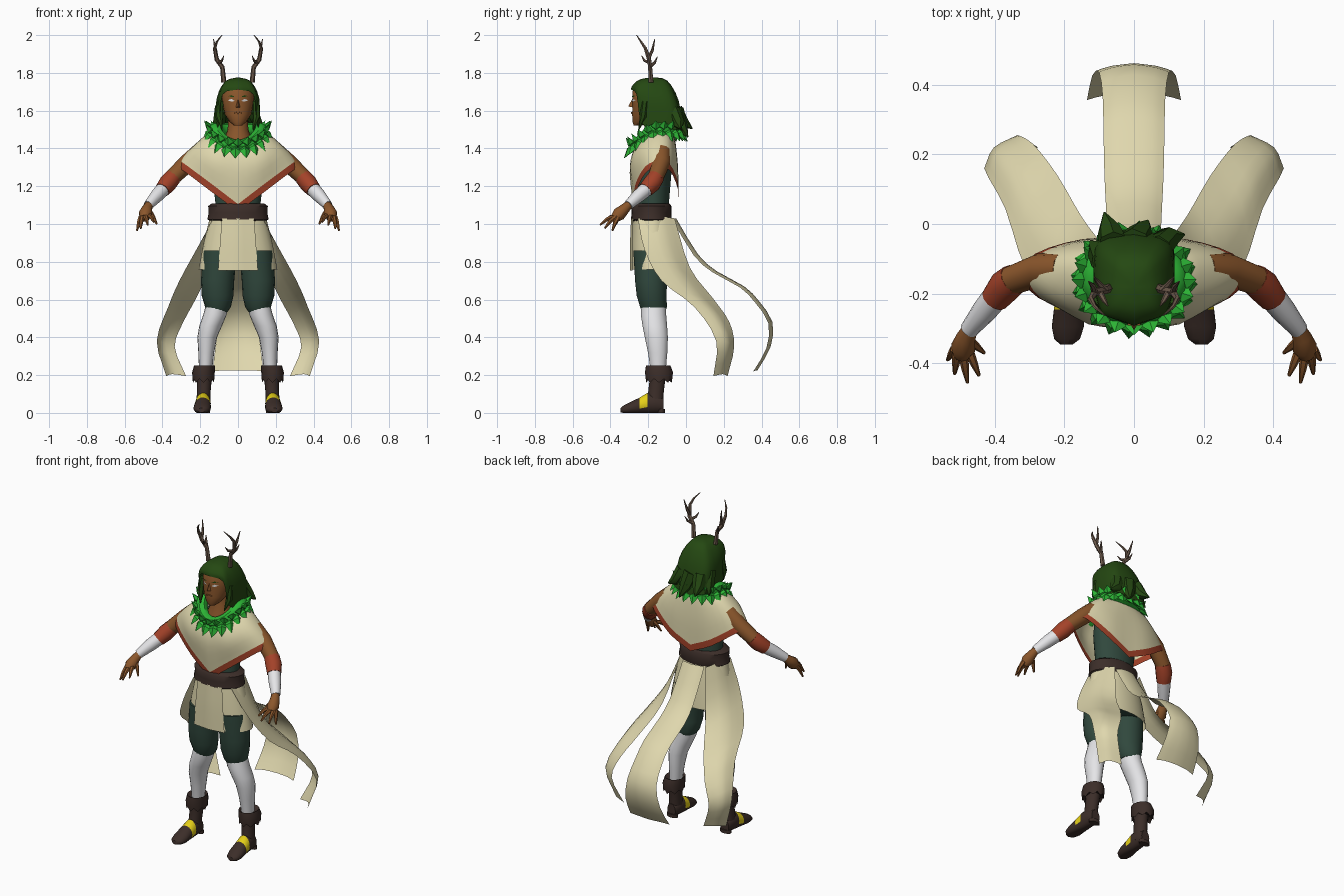
import bpy, bmesh, math
from mathutils import Vector

def material(name, r, g, b):
    m = bpy.data.materials.new(name)
    m.diffuse_color = (r, g, b, 1)
    return m

CREAM = material("cream cloth", .74, .68, .42)
LEAF = material("leaf green", .025, .45, .035)
HAIR = material("hair green", .018, .065, .006)
SKIN = material("brown skin", .26, .095, .025)
RED = material("rust trim", .37, .055, .022)
WHITE = material("white wrap", .80, .80, .82)
BROWN = material("dark leather", .045, .027, .022)
DARK = material("dark green cloth", .03, .065, .047)
GOLD = material("yellow strap", .85, .68, .01)
HORN = material("antler", .15, .10, .07)

def make(name, verts, faces, mats, rule=None, mirror=False, angle=45):
    """Mesh object; rule(face index, centre) picks the material slot."""
    mats = mats if isinstance(mats, list) else [mats]
    me = bpy.data.meshes.new(name)
    me.from_pydata([tuple(v) for v in verts], [], faces)
    for m in mats:
        me.materials.append(m)
    if rule:
        for p in me.polygons:
            p.material_index = rule(p.index, p.center)
    bm = bmesh.new()
    bm.from_mesh(me)
    bmesh.ops.remove_doubles(bm, verts=bm.verts, dist=1e-4)
    bmesh.ops.recalc_face_normals(bm, faces=bm.faces)
    bm.to_mesh(me)
    bm.free()
    me.shade_smooth()
    me.set_sharp_from_angle(angle=math.radians(angle))
    ob = bpy.data.objects.new(name, me)
    bpy.context.collection.objects.link(ob)
    if mirror:
        ob.modifiers.new("mirror", 'MIRROR').merge_threshold = .001
    return ob

def ring_faces(rows, n, caps):
    f = [(r*n+i, r*n+(i+1) % n, (r+1)*n+(i+1) % n, (r+1)*n+i)
         for r in range(rows-1) for i in range(n)]
    if caps:
        f += [tuple(range(n)), tuple(range((rows-1)*n, rows*n))]
    return f

def loft(name, rings, mats, n=18, caps=True, along_y=False, **kw):
    """Ellipse rings (cx, cy, z, rx, ry), or (cx, cz, y, rx, rz) along y."""
    v = []
    for cx, c, h, rx, r in rings:
        for i in range(n):
            a = 2*math.pi*i/n
            p, q = cx+rx*math.cos(a), c+r*math.sin(a)
            v.append((p, h, max(q, 0)) if along_y else (p, q, h))
    return make(name, v, ring_faces(len(rings), n, caps), mats, **kw)

def tube(name, pts, mat, n=8, **kw):
    """Round tube through (x, y, z, radius) points."""
    P = [Vector(p[:3]) for p in pts]
    v, q, last = [], None, None
    for i, p in enumerate(P):
        t = (P[min(i+1, len(P)-1)]-P[max(i-1, 0)]).normalized()
        q = t.to_track_quat('Z', 'Y') if q is None else last.rotation_difference(t) @ q
        last = t
        for k in range(n):
            a = 2*math.pi*k/n
            v.append(p + q @ Vector((math.cos(a), math.sin(a), 0))*pts[i][3])
    return make(name, v, ring_faces(len(P), n, True), mat, **kw)

def spline(pts, cuts):
    """Catmull-Rom curve through the points."""
    P = [Vector(p) for p in pts]
    P = [2*P[0]-P[1]] + P + [2*P[-1]-P[-2]]
    out = []
    for i in range(1, len(P)-2):
        a, b, c, d = P[i-1:i+3]
        for k in range(cuts):
            t = k/cuts
            out.append(.5*(2*b+(c-a)*t+(2*a-5*b+4*c-d)*t*t+(3*b-a-3*c+d)*t**3))
    return out + [P[-2]]

def sheet(name, columns, mats, cuts=3, trim=0, **kw):
    """Smooth cloth through point columns; last `trim` rows use slot 1."""
    cols = [spline(c, cuts) for c in columns]
    rows = [spline(r, cuts) for r in zip(*cols)]
    w, h = len(rows[0]), len(rows)
    f = [(r*w+i, r*w+i+1, (r+1)*w+i+1, (r+1)*w+i) for r in range(h-1) for i in range(w-1)]
    rule = lambda i, c: int(trim > 0 and i//(w-1) >= h-1-trim)
    return make(name, [p for r in rows for p in r], f, mats, rule, **kw)

# torso, neck, belt
loft("torso", [(0, -.175, .78, .17, .105), (0, -.175, .95, .15, .1), (0, -.175, 1.1, .118, .085),
               (0, -.17, 1.28, .14, .095), (0, -.15, 1.4, .15, .07), (0, -.145, 1.46, .08, .05)], DARK)
loft("neck", [(0, -.19, 1.36, .085, .072), (0, -.18, 1.44, .075, .072),
              (0, -.165, 1.5, .055, .055), (0, -.175, 1.6, .05, .055)], SKIN)
loft("belt", [(0, -.18, 1.015, .145, .1), (0, -.183, 1.025, .162, .108), (0, -.183, 1.06, .155, .105),
              (0, -.183, 1.095, .158, .106), (0, -.183, 1.108, .14, .095)], BROWN, n=20)

# skirt, apron and three tails
loft("skirt", [(0, -.18, 1.03, .15, .1), (0, -.175, .9, .182, .115), (0, -.17, .76, .208, .12)],
     CREAM, n=24, caps=False)
sheet("apron", [[(0, -.291, 1.03), (0, -.296, .9), (0, -.296, .755)],
                [(.085, -.279, 1.03), (.095, -.283, .9), (.105, -.284, .755)]], CREAM, mirror=True)
tail = [(-.06, 1.03, .075), (.055, .84, .08), (.155, .75, .085), (.30, .67, .088),
        (.38, .59, .09), (.45, .48, .1), (.44, .35, .12), (.37, .225, .135)]
sheet("back_tail", [[(0, y+.008, z) for y, z, w in tail], [(w*.6, y, z) for y, z, w in tail],
                    [(w, y-.014, z-.006) for y, z, w in tail]], CREAM, cuts=2, mirror=True)
inner = [(.09, -.06, 1.03), (.15, .02, .77), (.22, .14, .61), (.29, .23, .48), (.335, .255, .35), (.275, .22, .195)]
outer = [(.13, -.255, 1.03), (.22, -.22, .865), (.31, -.13, .70), (.37, .045, .56), (.43, .16, .38), (.38, .145, .195)]
middle = [(Vector(a)+Vector(b))/2+Vector((.02, .012, .01)) for a, b in zip(inner, outer)]
sheet("side_tail", [inner, middle, outer], CREAM, mirror=True)

# poncho with rust trim
sheet("poncho", [
    [(0, -.255, 1.40), (0, -.285, 1.36), (0, -.298, 1.27), (0, -.28, 1.105), (0, -.273, 1.065)],
    [(.06, -.21, 1.46), (.10, -.27, 1.40), (.13, -.288, 1.32), (.137, -.268, 1.21), (.14, -.263, 1.17)],
    [(.08, -.17, 1.49), (.15, -.21, 1.455), (.22, -.222, 1.39), (.265, -.215, 1.305), (.275, -.212, 1.272)],
    [(.085, -.14, 1.50), (.16, -.145, 1.478), (.25, -.145, 1.40), (.307, -.145, 1.335), (.322, -.145, 1.30)],
    [(.08, -.11, 1.50), (.15, -.09, 1.465), (.22, -.083, 1.39), (.27, -.085, 1.315), (.283, -.085, 1.283)],
    [(.05, -.08, 1.50), (.09, -.06, 1.43), (.13, -.047, 1.33), (.14, -.043, 1.225), (.145, -.043, 1.185)],
    [(0, -.07, 1.50), (0, -.055, 1.43), (0, -.043, 1.30), (0, -.043, 1.155), (0, -.043, 1.115)]],
    [CREAM, RED], trim=3, mirror=True)

# leafy collar: a ring plus two layers of leaves
def collar(a):
    return Vector((.12*math.sin(a), -.16-.1*math.cos(a), 1.50-.09*max(0, math.cos(a))**1.3))
tube("collar_ring", [(*collar(2*math.pi*i/24), .036) for i in range(25)], LEAF)
verts, faces = [], []
for k in range(40):
    a = 2*math.pi*(k+.5*(k % 2))/40
    out = Vector((math.sin(a), -math.cos(a), 0))
    low = k % 2
    d = (out*.65+Vector((0, 0, -.75 if low else .7))).normalized()
    s = Vector((math.cos(a), math.sin(a), 0))
    n = d.cross(s)
    n = n if n.dot(out) > 0 else -n
    L, W = (.085, .03) if low else (.065, .026)
    c = collar(a)+out*.015
    b = len(verts)
    verts += [c-d*.02, c+d*L*.4+s*W, c+d*L, c+d*L*.4-s*W, c+d*L*.35+n*.022, c+d*L*.35-n*.012]
    for i in range(4):
        faces += [(b+i, b+(i+1) % 4, b+4), (b+(i+1) % 4, b+i, b+5)]
make("collar_leaves", verts, faces, LEAF, angle=20)

# head and face
loft("head", [(0, -.255, 1.522, .022, .022), (0, -.238, 1.54, .044, .046), (0, -.213, 1.58, .07, .073),
              (0, -.195, 1.64, .084, .09), (0, -.188, 1.70, .088, .098), (0, -.185, 1.75, .065, .075)], SKIN)
make("nose", [(0, -.28, 1.67), (-.018, -.272, 1.615), (.018, -.272, 1.615), (0, -.306, 1.622)],
     [(0, 1, 3), (0, 3, 2), (1, 2, 3)], SKIN)
loft("mouth", [(0, 1.588, -.272, .024, .006), (0, 1.588, -.291, .018, .004)], SKIN, n=8, along_y=True)
for nm, z, h, mat in (("eye", 1.655, .0075, WHITE), ("eyebrow", 1.677, .005, HAIR)):
    make(nm, [(.016, -.287, z-h*.5), (.035, -.281, z-h), (.053, -.267, z), (.036, -.281, z+h)],
         [(0, 1, 2, 3)], mat, mirror=True)

# hair shell and loose locks
crown = (0, -.18, 1.777)
sheet("hair", [[crown, (0, -.245, 1.765), (0, -.282, 1.735), (0, -.292, 1.712)],
               [crown, (.05, -.235, 1.76), (.078, -.262, 1.72), (.082, -.262, 1.685)],
               [crown, (.065, -.2, 1.757), (.103, -.225, 1.68), (.097, -.238, 1.54)],
               [crown, (.065, -.165, 1.755), (.113, -.15, 1.66), (.113, -.165, 1.5)],
               [crown, (.05, -.11, 1.757), (.095, -.062, 1.65), (.105, -.035, 1.5)],
               [crown, (0, -.10, 1.76), (0, -.038, 1.65), (0, -.015, 1.48)]], HAIR, mirror=True)
locks = [[(.07, -.07, 1.6, .04), (.10, -.04, 1.53, .034), (.145, -.03, 1.505, .003)],
         [(-.06, -.06, 1.6, .045), (-.07, -.02, 1.54, .035), (-.085, .033, 1.505, .003)],
         [(0, -.06, 1.6, .05), (.02, -.03, 1.52, .04), (.04, .01, 1.46, .003)],
         [(-.09, -.11, 1.62, .034), (-.10, -.08, 1.54, .034), (-.125, -.05, 1.49, .003)],
         [(-.095, -.215, 1.65, .02), (-.1, -.225, 1.57, .022), (-.085, -.25, 1.505, .003)],
         [(.095, -.215, 1.65, .02), (.098, -.225, 1.57, .02), (.08, -.25, 1.5, .003)]]
for i, p in enumerate(locks):
    tube("hair_lock_%d" % i, p, HAIR, n=7)

# antlers with prongs
for nm, p in (("antler", [(.075, -.185, 1.75, .014), (.083, -.19, 1.83, .012), (.112, -.195, 1.87, .012),
                          (.124, -.215, 1.93, .009), (.112, -.238, 1.965, .006), (.085, -.262, 2.0, .002)]),
              ("rear_prong", [(.113, -.197, 1.88, .01), (.118, -.178, 1.92, .008), (.13, -.165, 1.98, .002)]),
              ("low_prong", [(.085, -.19, 1.835, .011), (.105, -.165, 1.855, .007), (.115, -.152, 1.885, .002)]),
              ("front_prong", [(.1, -.193, 1.855, .01), (.085, -.22, 1.865, .007), (.075, -.235, 1.89, .002)])):
    tube(nm, p, HORN, n=6, mirror=True)

# arms and hands
tube("upper_arm", [(.2, -.13, 1.38, .05), (.27, -.132, 1.32, .048), (.36, -.165, 1.235, .042)], SKIN, n=12, mirror=True)
tube("arm_band", [(.345, -.158, 1.248, .045), (.372, -.18, 1.215, .048), (.4, -.215, 1.18, .041)], RED, n=12, mirror=True)
tube("forearm_wrap", [(.39, -.2, 1.192, .039), (.43, -.25, 1.15, .036), (.475, -.305, 1.10, .026)], WHITE, n=12, mirror=True)
tube("palm", [(.47, -.3, 1.105, .022), (.482, -.325, 1.08, .028), (.49, -.355, 1.052, .036),
              (.495, -.378, 1.03, .024)], SKIN, n=10, mirror=True)
for i, (base, tip) in enumerate([((.515, -.36, 1.035), (.535, -.39, .965)), ((.508, -.375, 1.035), (.515, -.43, .977)),
                                 ((.49, -.38, 1.04), (.478, -.455, .995)), ((.472, -.37, 1.045), (.445, -.435, 1.01)),
                                 ((.472, -.335, 1.07), (.43, -.37, 1.0))]):
    mid = [(a+b)/2 for a, b in zip(base, tip)]
    mid[2] += .008
    tube("finger_%d" % i, [(*base, .014), (*mid, .011), (*tip, .005)], SKIN, n=6, mirror=True)

# legs
loft("trouser_leg", [(.095, -.18, .86, .09, .1), (.108, -.185, .7, .088, .086), (.108, -.182, .62, .084, .08),
                     (.106, -.172, .56, .068, .072), (.11, -.17, .535, .055, .06)], DARK, mirror=True)
loft("leg_wrap", [(.11, -.172, .58, .058, .066), (.122, -.172, .52, .062, .068), (.145, -.165, .46, .06, .066),
                  (.163, -.157, .4, .052, .062), (.168, -.15, .32, .042, .052), (.172, -.147, .22, .034, .04)],
     WHITE, mirror=True)

# boots
loft("boot_shaft", [(.175, -.15, .23, .045, .05), (.178, -.152, .17, .038, .042),
                    (.182, -.16, .1, .036, .042), (.184, -.165, .03, .037, .045)], BROWN, mirror=True)
cuff = loft("boot_cuff", [(.175, -.148, .235, .035, .04), (.178, -.147, .25, .055, .065),
                          (.183, -.143, .215, .06, .074), (.183, -.143, .18, .056, .068),
                          (.178, -.15, .19, .035, .04)], BROWN, n=16, mirror=True)
for i in range(48, 64, 2):
    cuff.data.vertices[i].co.z -= .02
loft("boot_foot", [(.184, .04, -.118, .028, .042), (.184, .05, -.15, .04, .05), (.185, .05, -.205, .04, .056),
                   (.187, .038, -.245, .043, .044), (.19, .025, -.295, .046, .032),
                   (.192, .018, -.33, .037, .022), (.194, .014, -.346, .018, .012)],
     [BROWN, GOLD], along_y=True, mirror=True,
     rule=lambda i, c: int(-.24 < c.y < -.21 and c.z > .03))
loft("boot_sole", [(.184, -.13, 0, .036, .02), (.184, -.13, .02, .036, .02)], BROWN, mirror=True)
